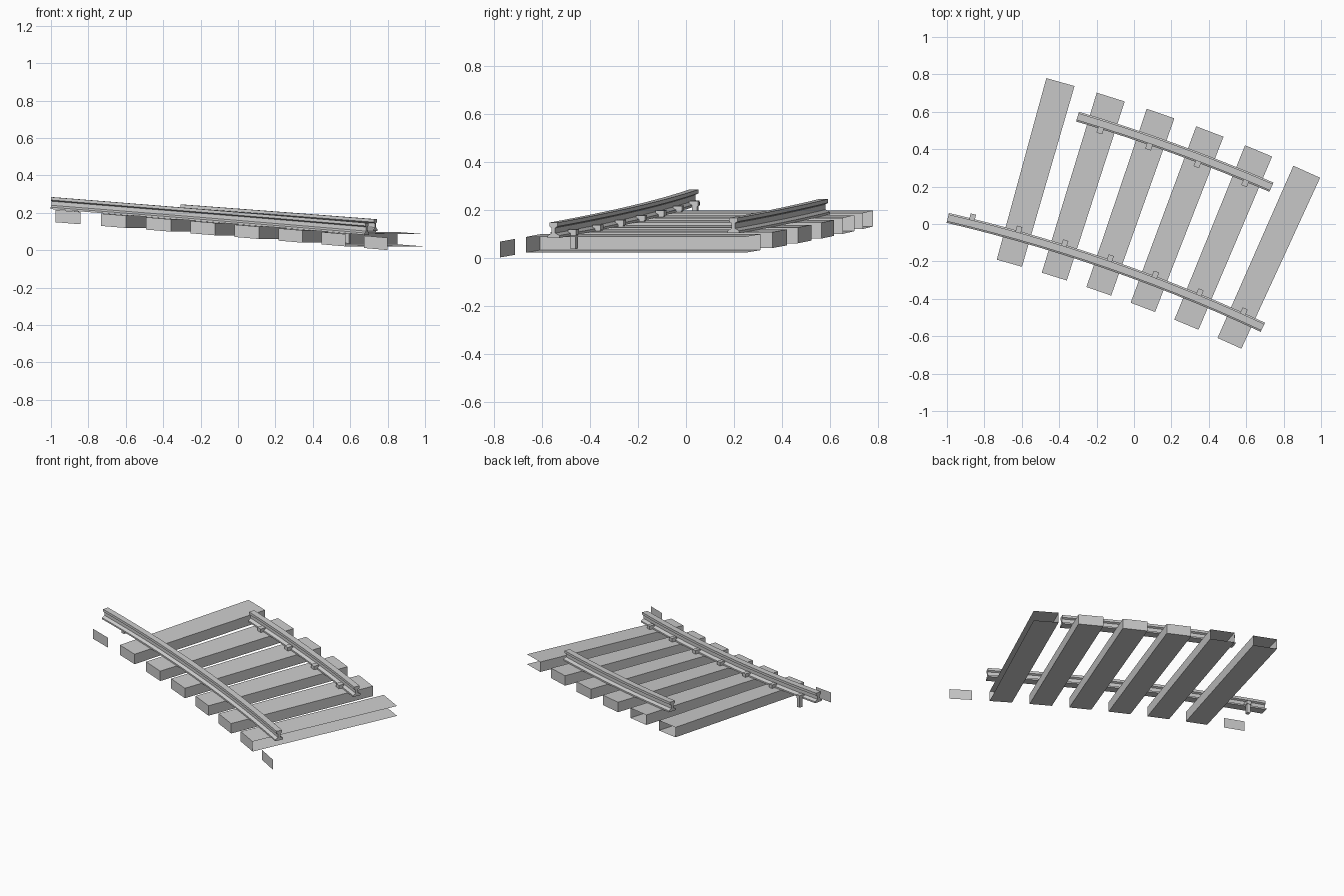
import bpy, math
from mathutils import Vector

if "Cube" in bpy.data.objects:
    bpy.data.objects.remove(bpy.data.objects["Cube"])

CX, CY, R = -2.96, -8.342, 8.45      # centre of the track curve
STEP, A0 = 1.7, 14.05                # degrees per sleeper, first angle
H, HALF, LENGTH = 0.066, 0.279, 1.006


def track(i, across, up):
    """Point at sleeper index i, distance across from front ends, height above sleeper tops."""
    a = math.radians(A0 + STEP * i)
    r = R + across
    return Vector((CX + r * math.sin(a), CY + r * math.cos(a), 0.21 - 0.0197 * i + up))


def make(name, verts, faces):
    me = bpy.data.meshes.new(name)
    me.from_pydata([tuple(v) for v in verts], [], faces)
    me.update()
    ob = bpy.data.objects.new(name, me)
    bpy.context.collection.objects.link(ob)
    return ob


SIDES = {"bottom": (0, 2, 3, 1), "top": (4, 5, 7, 6), "front": (0, 1, 5, 4),
         "back": (2, 6, 7, 3), "left": (0, 4, 6, 2), "right": (1, 3, 7, 5)}


def block(name, i, half, a0, a1, z0, z1, skip=()):
    verts = [track(i + s * half, a, z) for z in (z0, z1) for a in (a0, a1) for s in (-1, 1)]
    return make(name, verts, [f for k, f in SIDES.items() if k not in skip])


# Sleepers, some with open sides at the tile borders
only_front = ("bottom", "top", "back", "left", "right")
open_sides = {0: only_front, 1: ("back",), 2: ("back",), 6: ("back", "right"), 7: only_front}
for i in range(8):
    block(f"sleeper_{i}", i, HALF, 0, LENGTH, -H, 0, open_sides.get(i, ()))

# Rails: I-shaped profile swept along the curve
half_profile = [(0.027, 0.0), (0.027, 0.010), (0.008, 0.020), (0.008, 0.042),
                (0.019, 0.048), (0.019, 0.064)]
profile = half_profile + [(-x, z) for x, z in reversed(half_profile)]


def rail(name, across, i0, i1):
    n, segs = len(profile), int((i1 - i0) * 2)
    verts, faces = [], []
    for k in range(segs + 1):
        i = i0 + (i1 - i0) * k / segs
        verts += [track(i, across + x, z) for x, z in profile]
    for k in range(segs):
        for j in range(n):
            m = (j + 1) % n
            faces.append((k * n + j, k * n + m, (k + 1) * n + m, (k + 1) * n + j))
    # End caps as quads between mirrored profile points
    for j in range(n // 2 - 1):
        q = (j, j + 1, n - 2 - j, n - 1 - j)
        faces.append(tuple(reversed(q)))
        faces.append(tuple(segs * n + v for v in q))
    return make(name, verts, faces)


RAIL = 0.152
rail("front_rail", RAIL, -0.5, 6.5)
rail("back_rail", LENGTH - RAIL, 1.5, 5.5)


# Spikes: head block gripping the rail foot and shank into the sleeper
def spike(name, i, centre):
    block(name + "_head", i, 0.058, centre - 0.019, centre + 0.019, 0.004, 0.026)
    block(name + "_shank", i, 0.044, centre - 0.008, centre + 0.015, -0.055, 0.004)


for i in range(7):
    spike(f"front_spike_{i}", i, RAIL + 0.033)
for i in range(2, 6):
    spike(f"back_spike_{i}", i, LENGTH - RAIL - 0.033)
